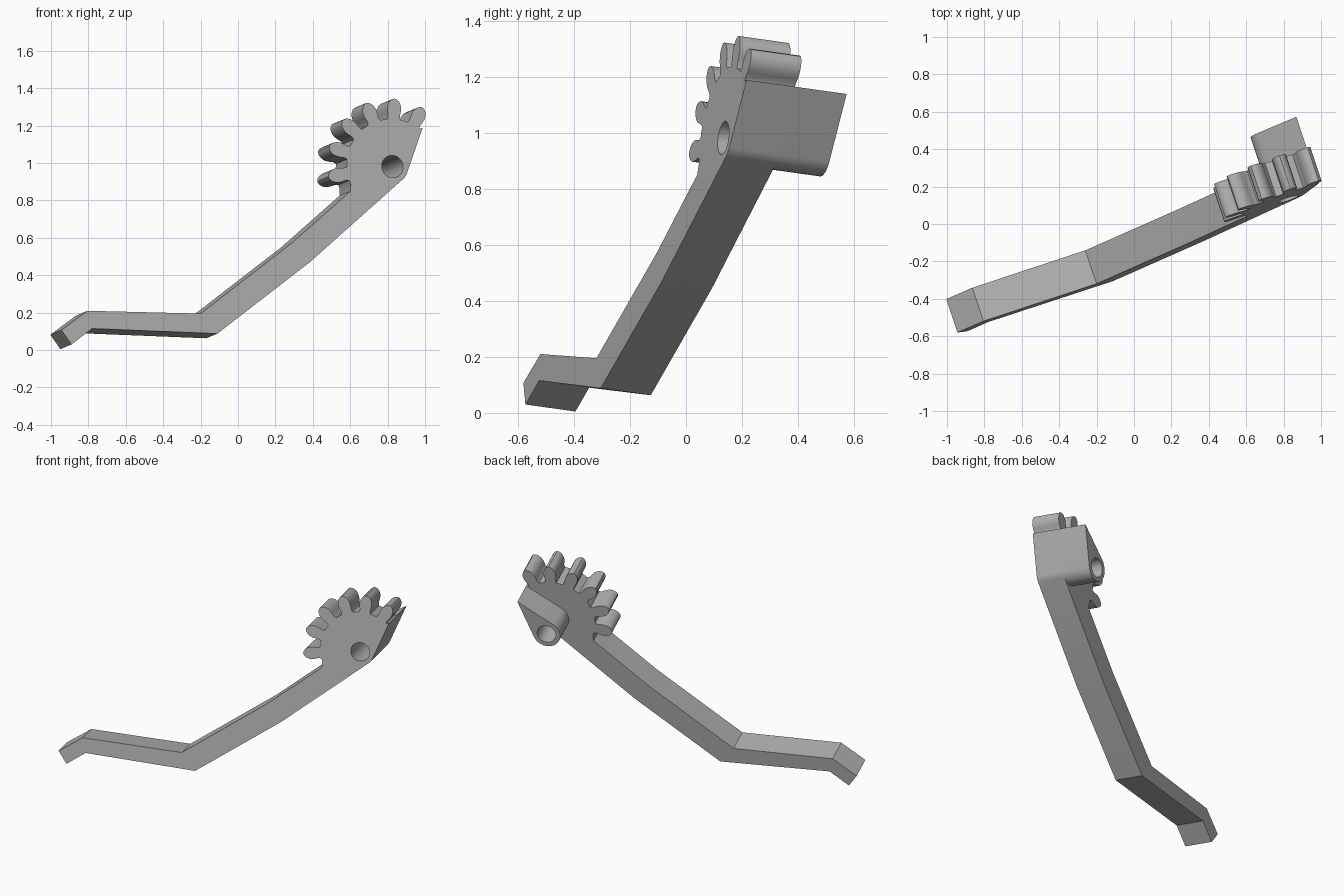
import bpy, bmesh, math
from mathutils import Vector, Matrix

cube = bpy.data.objects.get("Cube")
if cube:
    bpy.data.objects.remove(cube, do_unlink=True)

grey = bpy.data.materials.new("plain grey")
grey.use_nodes = True
colour = (0.45, 0.45, 0.45, 1)
grey.diffuse_color = colour
grey.node_tree.nodes["Principled BSDF"].inputs["Base Color"].default_value = colour

# Tilted frame: local x and z lie in the front face, local y is the thickness
depth_axis = Vector((-0.334, 1, -0.14)).normalized()
side_axis = Vector((1, 0.334, 0)).normalized()
up_axis = side_axis.cross(depth_axis)
FRAME = Matrix((side_axis, depth_axis, up_axis)).transposed().to_4x4()
FRAME.translation = (0, -0.28, 0)
THICK = 0.19
HOLE_R, HUB_R, ROOT_R = 0.06, 0.088, 0.257


def local(x, z):
    """World x and z of a point on the front face, as local 2D."""
    v = z / up_axis.z
    return Vector(((x - up_axis.x * v) / side_axis.x, v))


def polar(centre, r, angle):
    return centre + Vector((math.cos(angle), math.sin(angle))) * r


def arc(centre, r, start, end, n):
    return [polar(centre, r, start + (end - start) * i / n) for i in range(n + 1)]


def plate(name, outline, hole, y0, y1):
    """Extrude an outline with a hole along the local depth axis."""
    bm = bmesh.new()
    for loop in (outline, hole):
        verts = [bm.verts.new((p.x, y0, p.y)) for p in loop]
        for a, b in zip(verts, verts[1:] + verts[:1]):
            bm.edges.new((a, b))
    bmesh.ops.triangle_fill(bm, edges=bm.edges[:], use_beauty=True)
    bmesh.ops.dissolve_limit(bm, angle_limit=0.01, verts=[], edges=bm.edges[:])
    ext = bmesh.ops.extrude_face_region(bm, geom=bm.faces[:], use_keep_orig=True)
    moved = [g for g in ext["geom"] if isinstance(g, bmesh.types.BMVert)]
    bmesh.ops.translate(bm, verts=moved, vec=(0, y1 - y0, 0))
    bmesh.ops.recalc_face_normals(bm, faces=bm.faces[:])
    mesh = bpy.data.meshes.new(name)
    bm.to_mesh(mesh)
    bm.free()
    mesh.materials.append(grey)
    obj = bpy.data.objects.new(name, mesh)
    obj.matrix_world = FRAME
    bpy.context.collection.objects.link(obj)
    bpy.ops.object.select_all(action="DESELECT")
    obj.select_set(True)
    bpy.context.view_layer.objects.active = obj
    bpy.ops.object.shade_smooth_by_angle(angle=math.radians(30))
    return obj


pivot = local(0.826, 0.981)
corner = local(0.987, 1.188)
hole = arc(pivot, HOLE_R, 0, math.tau, 32)[:-1]

# Tangent points from the hub corner onto the round hub
to_corner = corner - pivot
aim = math.atan2(to_corner.y, to_corner.x)
spread = math.acos(HUB_R / to_corner.length)
low_angle = math.radians(-47)

# Arm edges from tip to hub
lower_edge = [local(*p) for p in
              [(-0.944, 0.107), (-0.89, 0.03), (-0.78, 0.115), (-0.11, 0.088), (0.382, 0.468)]]
upper_edge = [local(*p) for p in
              [(0.602, 0.85), (0.291, 0.575), (-0.20, 0.195), (-0.805, 0.21)]]

# Petal-shaped gear teeth: radius and half width
tooth = [(0.257, 0.037), (0.275, 0.033), (0.295, 0.037), (0.315, 0.039),
         (0.335, 0.036), (0.352, 0.027), (0.363, 0.015)]
TIP_R, PITCH = 0.368, math.tau / 14
teeth = []
for k in range(6):
    a = math.radians(60) + k * PITCH
    teeth += [polar(pivot, r, a - w / r) for r, w in tooth]
    teeth.append(polar(pivot, TIP_R, a))
    teeth += [polar(pivot, r, a + w / r) for r, w in reversed(tooth)]
    teeth.append(polar(pivot, ROOT_R, a + PITCH / 2))

outline = (lower_edge + arc(pivot, HUB_R, low_angle, aim - spread, 6)
           + [corner] + teeth + upper_edge)
plate("geared_lever_arm", outline, hole, 0, THICK)

# Teardrop hub standing out behind the gear
hub = arc(pivot, HUB_R, aim + spread, aim - spread + math.tau, 24) + [corner]
plate("pivot_hub", hub, hole, THICK, 2 * THICK)
